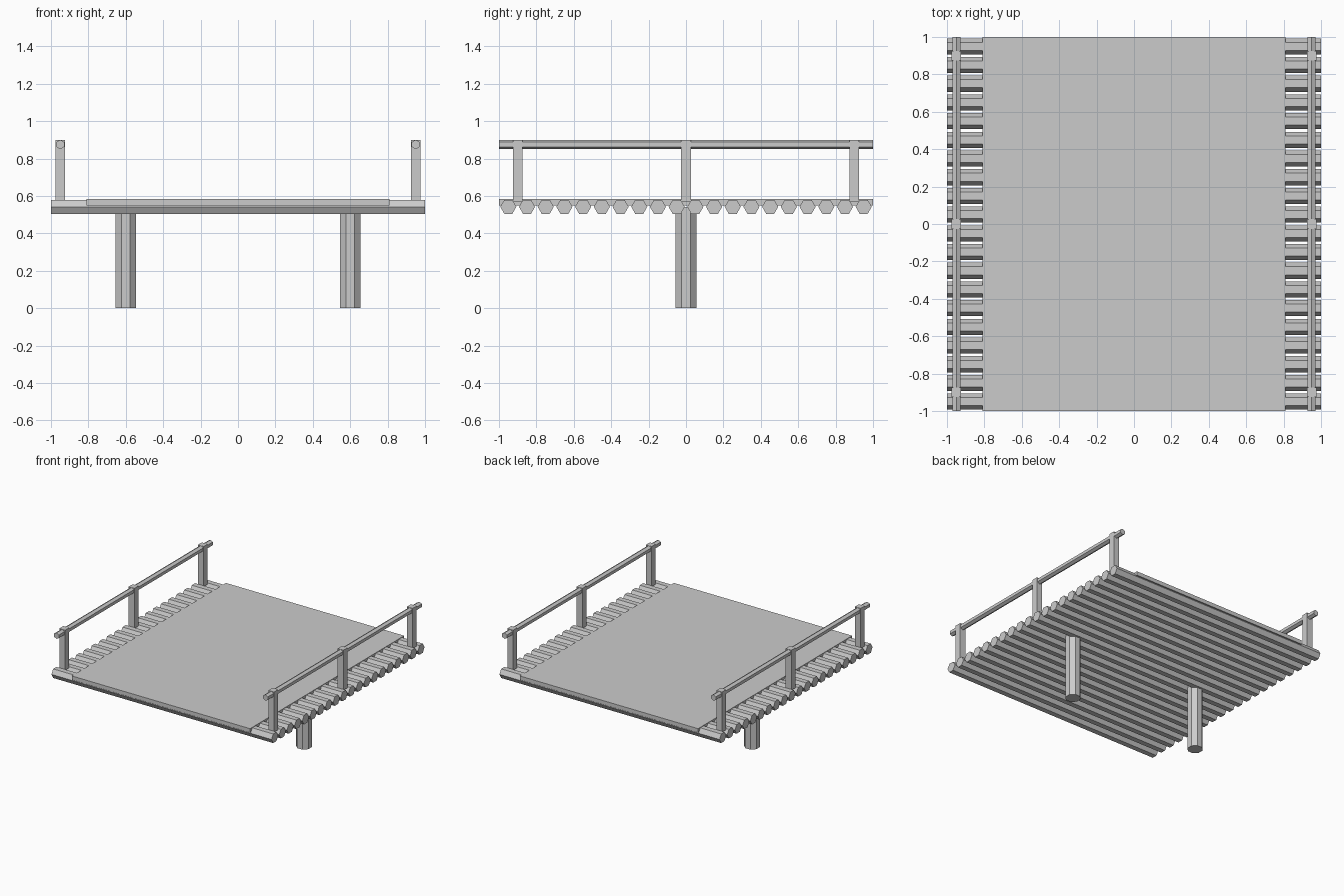
import bpy
import math
from mathutils import Matrix

if "Cube" in bpy.data.objects:
    bpy.data.objects.remove(bpy.data.objects["Cube"])


def prism(name, sides, radius, length, loc, axis='Z', twist=0.0):
    """Flat-faced n-sided prism running along the given axis."""
    bpy.ops.mesh.primitive_cylinder_add(vertices=sides, radius=radius, depth=length)
    ob = bpy.context.object
    ob.name = name
    m = Matrix.Rotation(twist, 4, 'Z')
    if axis == 'X':
        m = Matrix.Rotation(math.pi / 2, 4, 'Y') @ m
    elif axis == 'Y':
        m = Matrix.Rotation(math.pi / 2, 4, 'X') @ m
    ob.data.transform(m)
    ob.location = loc
    return ob


def box(name, lo, hi):
    """Axis-aligned box between two corners."""
    bpy.ops.mesh.primitive_cube_add(size=1)
    ob = bpy.context.object
    ob.name = name
    ob.location = [(a + b) / 2 for a, b in zip(lo, hi)]
    ob.data.transform(Matrix.Diagonal([b - a for a, b in zip(lo, hi)] + [1]))
    return ob


# hexagonal cross logs, flat side up
for i in range(20):
    prism(f"log_{i + 1}", 6, 0.043, 2.0, (0, -0.95 + 0.1 * i, 0.542), 'X')

# deck panel over the logs
box("deck_panel", (-0.81, -1, 0.55), (0.81, 1, 0.583))

for side, s in (("left", -1), ("right", 1)):
    # octagonal support leg
    prism(f"{side}_leg", 8, 0.06, 0.54, (0.6 * s, 0, 0.27), 'Z', math.pi / 8)
    # hexagonal handrail, point up
    prism(f"{side}_rail", 6, 0.025, 2.0, (0.95 * s, 0, 0.875), 'Y')
    # square railing posts
    for n, y in (("front", -0.9), ("middle", 0), ("back", 0.9)):
        x = 0.95 * s
        box(f"{side}_{n}_post", (x - 0.026, y - 0.026, 0.57), (x + 0.026, y + 0.026, 0.9))
